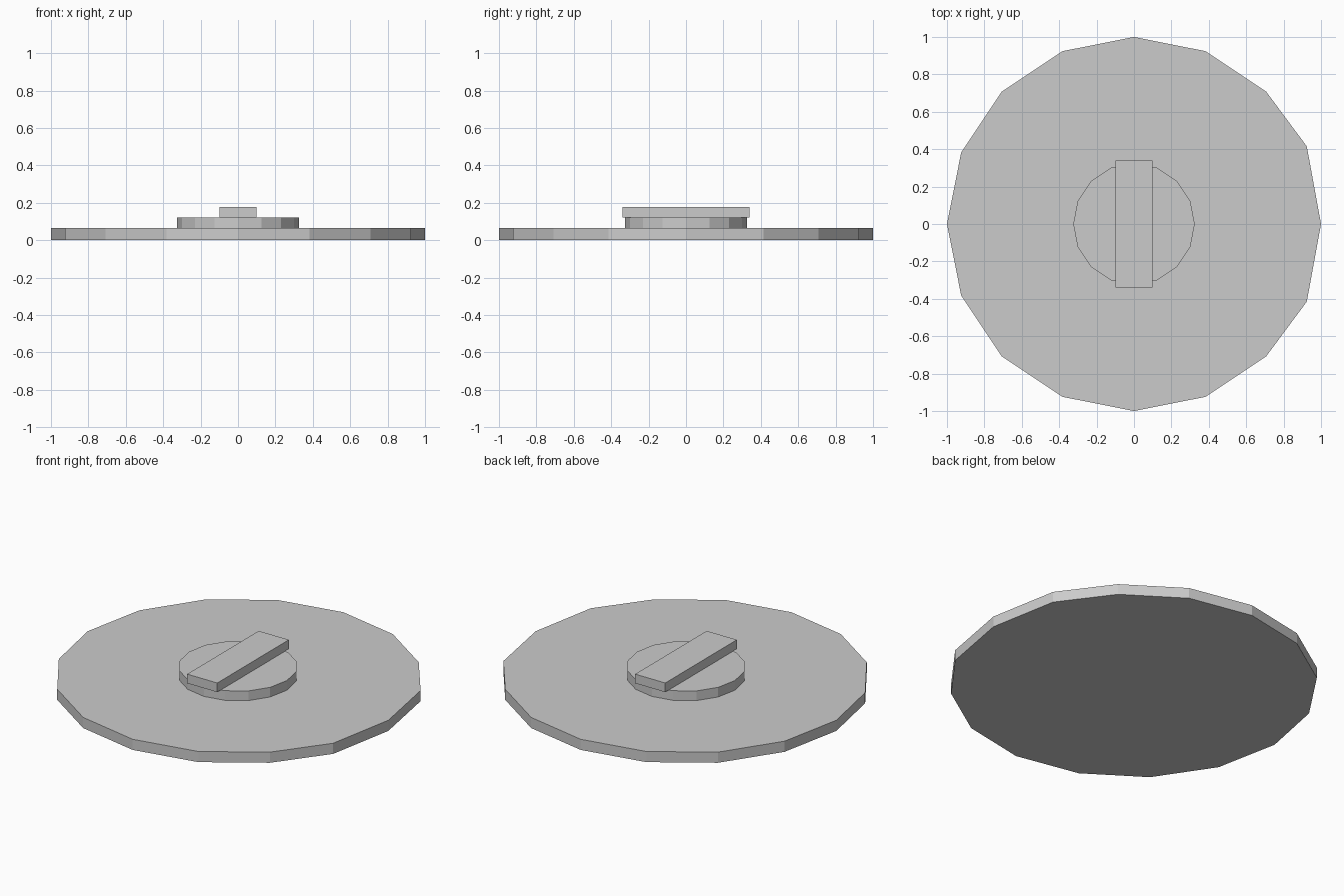
import bpy

if "Cube" in bpy.data.objects:
    bpy.data.objects.remove(bpy.data.objects["Cube"])


def add_disc(name, radius, z0, z1):
    """Flat-shaded 16-sided disc between two heights, a corner on +x."""
    bpy.ops.mesh.primitive_cylinder_add(
        vertices=16, radius=radius, depth=z1 - z0, location=(0, 0, (z0 + z1) / 2))
    disc = bpy.context.object
    disc.name = name
    return disc


# Wide base plate; the two corners beside +x sit slightly further apart
base = add_disc("base_plate", 1.0, 0.0, 0.064)
for v in base.data.vertices:
    if 0.9 < v.co.x < 0.95:
        v.co.y = 0.415 if v.co.y > 0 else -0.415

# Raised hub
add_disc("hub", 0.325, 0.064, 0.122)

# Grip bar across the hub
bpy.ops.mesh.primitive_cube_add(size=1, location=(0, 0, 0.1495))
bar = bpy.context.object
bar.name = "grip_bar"
bar.scale = (0.2, 0.68, 0.055)
bpy.ops.object.transform_apply(location=False, rotation=False, scale=True)
